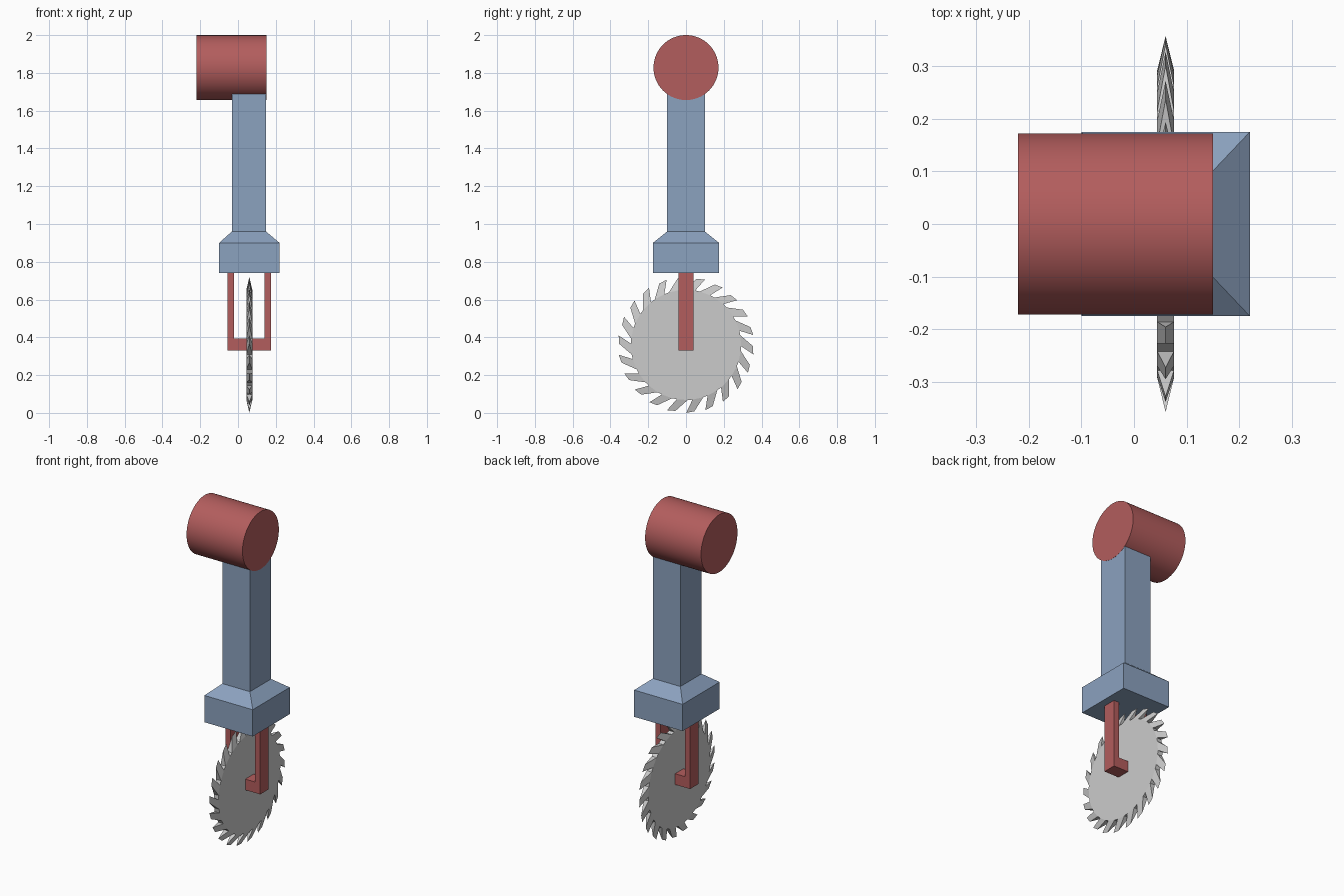
import bpy, bmesh
from math import cos, sin, radians, pi

if "Cube" in bpy.data.objects:
    bpy.data.objects.remove(bpy.data.objects["Cube"])

def material(name, rgb):
    m = bpy.data.materials.new(name)
    m.diffuse_color = (*rgb, 1)
    m.use_nodes = True
    m.node_tree.nodes["Principled BSDF"].inputs["Base Color"].default_value = m.diffuse_color
    return m

RED = material("red", (0.45, 0.11, 0.11))
BLUE = material("blue", (0.26, 0.36, 0.52))

def finish(name, bm, mat=None):
    bmesh.ops.recalc_face_normals(bm, faces=bm.faces)
    me = bpy.data.meshes.new(name)
    bm.to_mesh(me)
    bm.free()
    ob = bpy.data.objects.new(name, me)
    bpy.context.collection.objects.link(ob)
    if mat:
        me.materials.append(mat)
    return ob

# Motor drum lying along x
bpy.ops.mesh.primitive_cylinder_add(vertices=64, radius=0.172, depth=0.37,
                                    location=(-0.035, 0, 1.828), rotation=(0, pi / 2, 0))
drum = bpy.context.object
drum.name = "shoulder_drum"
drum.data.materials.append(RED)
bpy.ops.object.shade_smooth_by_angle(angle=radians(40))

# Arm with flared block: stacked rectangles (z, half x, half y)
bm = bmesh.new()
cx = 0.06
rings = []
for z, hx, hy in [(0.74, 0.16, 0.175), (0.90, 0.16, 0.175), (0.96, 0.091, 0.1), (1.72, 0.091, 0.1)]:
    rings.append([bm.verts.new((cx - 0.002 * (z > 0.95) + sx * hx, sy * hy, z))
                  for sx, sy in [(-1, -1), (1, -1), (1, 1), (-1, 1)]])
for a, b in zip(rings, rings[1:]):
    for i in range(4):
        j = (i + 1) % 4
        bm.faces.new((a[i], a[j], b[j], b[i]))
bm.faces.new(rings[0])
bm.faces.new(rings[-1])
finish("arm", bm, BLUE)

# U-shaped fork holding the blade
bm = bmesh.new()
half = [(0.115, 0.33), (0.115, 0.745), (0.08, 0.745), (0.08, 0.395)]
outline = [(cx + x, z) for x, z in half] + [(cx - x, z) for x, z in reversed(half)]
face = bm.faces.new([bm.verts.new((x, -0.04, z)) for x, z in outline])
ext = bmesh.ops.extrude_face_region(bm, geom=[face])
bmesh.ops.translate(bm, vec=(0, 0.08, 0), verts=[v for v in ext["geom"] if isinstance(v, bmesh.types.BMVert)])
finish("blade_fork", bm, RED)

# Saw blade: flat disc with slanted teeth that taper to a thin edge
bm = bmesh.new()
TEETH, ROOT, TIP, T, CZ = 22, 0.292, 0.36, 0.016, 0.36
step = 2 * pi / TEETH

def point(x, r, k):
    a = radians(-8) - k * step          # clockwise seen from +x
    return bm.verts.new((cx + x, r * cos(a), CZ + r * sin(a)))

sides = {-1: [], 1: []}
for i in range(TEETH):
    for s in sides:
        sides[s] += [point(s * T, ROOT, i - 1.1), point(s * T, ROOT, i - 0.4)]
n = 2 * TEETH
left, right = sides[-1], sides[1]
bm.faces.new(left)
bm.faces.new(right)
for i in range(TEETH):
    a, b, c = 2 * i, 2 * i + 1, (2 * i + 2) % n
    back, lead = point(0, TIP - 0.006, i - 0.43), point(0, TIP, i)
    bm.faces.new((left[b], left[c], right[c], right[b]))        # gullet
    bm.faces.new((left[a], left[b], lead, back))
    bm.faces.new((right[a], right[b], lead, back))
    bm.faces.new((left[a], right[a], back))
    bm.faces.new((left[b], right[b], lead))
finish("saw_blade", bm)
